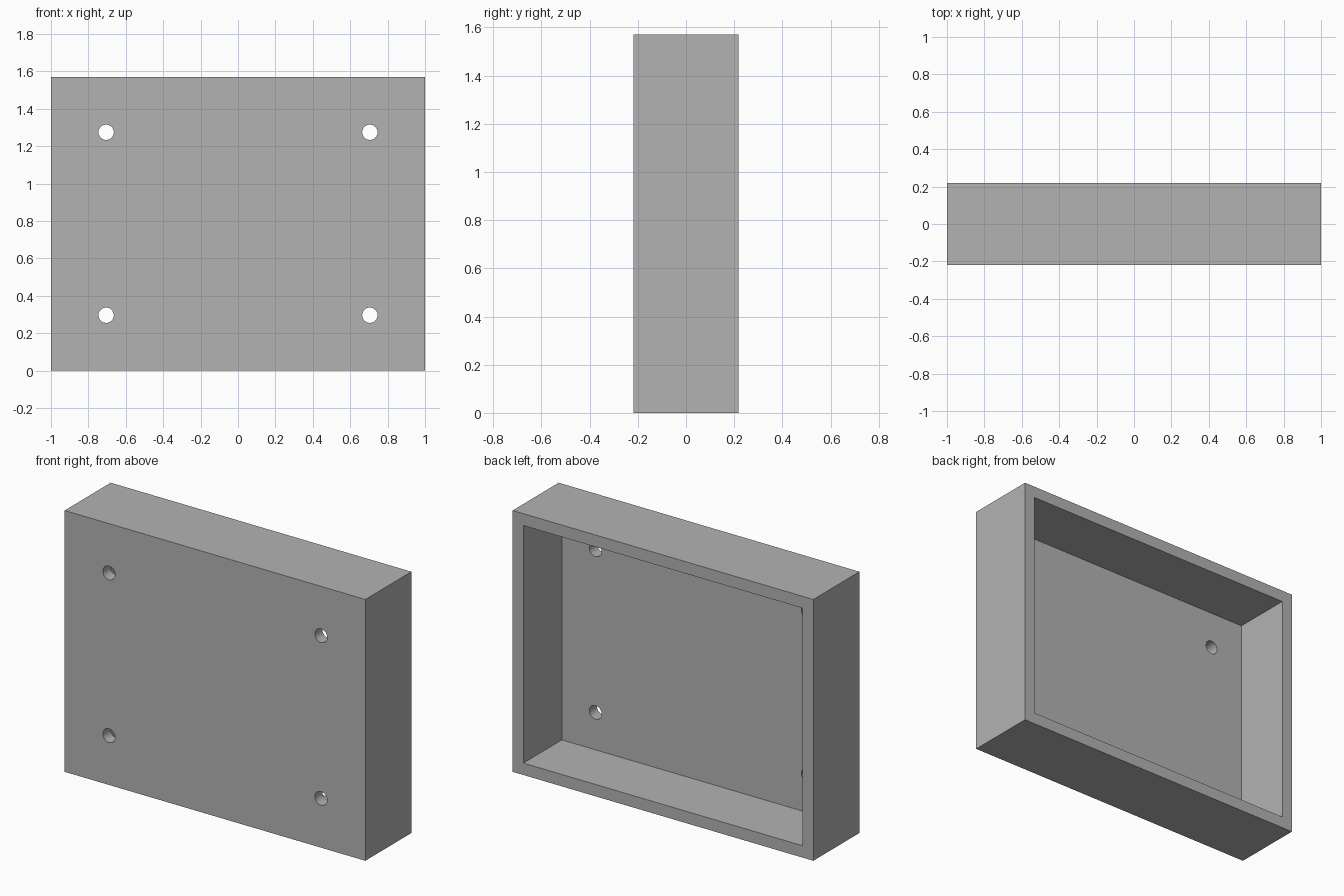
import bpy
from mathutils import Vector

default = bpy.data.objects.get("Cube")
if default:
    bpy.data.objects.remove(default, do_unlink=True)

WIDTH, DEPTH, HEIGHT = 2.0, 0.437, 1.571
WALL = 0.0714
HOLE_X, HOLE_Z, HOLE_R = 0.705, 0.489, 0.041

grey = bpy.data.materials.new("plain_grey")
grey.use_nodes = True
colour = (0.45, 0.45, 0.45, 1)
grey.diffuse_color = colour
grey.node_tree.nodes["Principled BSDF"].inputs["Base Color"].default_value = colour


def box(name, size, centre):
    bpy.ops.mesh.primitive_cube_add(size=1, location=centre)
    obj = bpy.context.object
    obj.name = name
    obj.scale = size
    bpy.ops.object.transform_apply(location=False, rotation=False, scale=True)
    obj.data.materials.append(grey)
    return obj


def cut(target, cutter):
    """Subtract the cutter from the target, then discard the cutter."""
    cutter.hide_render = True
    mod = target.modifiers.new("cut", "BOOLEAN")
    mod.operation, mod.solver, mod.object = "DIFFERENCE", "EXACT", cutter
    bpy.context.view_layer.objects.active = target
    bpy.ops.object.modifier_apply(modifier=mod.name)
    bpy.data.objects.remove(cutter, do_unlink=True)


# Outer block
middle = Vector((0, 0, HEIGHT / 2))
tray = box("open_back_tray", (WIDTH, DEPTH, HEIGHT), middle)

# Rear recess, leaving the side walls and the front panel
recess = box("recess_cutter", (WIDTH - 2 * WALL, DEPTH, HEIGHT - 2 * WALL),
             middle + Vector((0, WALL, 0)))
cut(tray, recess)

# Four round mounting holes through the front panel
for sx in (-1, 1):
    for sz in (-1, 1):
        bpy.ops.mesh.primitive_cylinder_add(
            vertices=48, radius=HOLE_R, depth=WALL * 3,
            location=middle + Vector((sx * HOLE_X, -DEPTH / 2 + WALL / 2, sz * HOLE_Z)),
            rotation=(1.5708, 0, 0))
        drill = bpy.context.object
        drill.name = "hole_cutter"
        drill.data.materials.append(grey)
        cut(tray, drill)

# Smooth hole walls, crisp box edges
bpy.ops.object.select_all(action="DESELECT")
tray.select_set(True)
bpy.context.view_layer.objects.active = tray
bpy.ops.object.shade_smooth_by_angle(angle=0.52)
